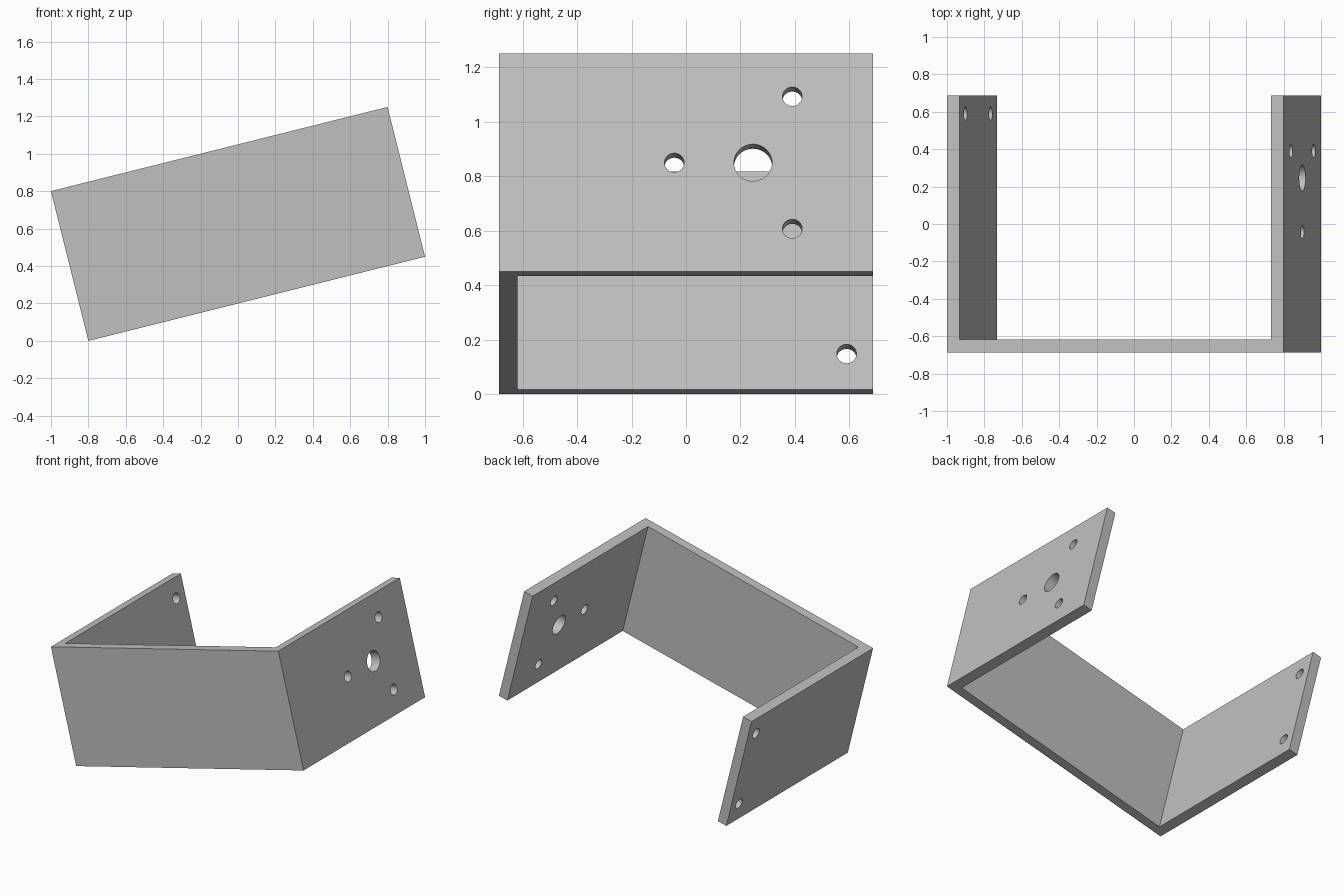
import bpy
import bmesh
from math import atan, cos, sin, pi, radians
from mathutils import Matrix, Vector

default = bpy.data.objects.get("Cube")
if default:
    bpy.data.objects.remove(default, do_unlink=True)

LENGTH, DEPTH, HEIGHT, WALL = 1.856, 1.374, 0.825, 0.069
TILT = atan(0.25)

grey = bpy.data.materials.new("plain grey")
grey.use_nodes = True
colour = (0.53, 0.53, 0.53, 1)
grey.diffuse_color = colour
grey.node_tree.nodes["Principled BSDF"].inputs["Base Color"].default_value = colour


def make_object(name, bm):
    bmesh.ops.recalc_face_normals(bm, faces=bm.faces[:])
    mesh = bpy.data.meshes.new(name)
    bm.to_mesh(mesh)
    bm.free()
    mesh.materials.append(grey)
    obj = bpy.data.objects.new(name, mesh)
    bpy.context.collection.objects.link(obj)
    return obj


# U-shaped bracket: plan profile extruded to its height
x, y = LENGTH / 2, DEPTH / 2
xi, yi = x - WALL, -y + WALL
profile = [(-x, -y), (x, -y), (x, y), (xi, y), (xi, yi), (-xi, yi), (-xi, y), (-x, y)]
bm = bmesh.new()
base = bm.faces.new([bm.verts.new((px, py, -HEIGHT / 2)) for px, py in profile])
top = bmesh.ops.extrude_face_region(bm, geom=[base])
bmesh.ops.translate(bm, vec=(0, 0, HEIGHT),
                    verts=[v for v in top["geom"] if isinstance(v, bmesh.types.BMVert)])
bracket = make_object("u_bracket", bm)

# Holes (x, y, z, radius): shaft hole, three bolts around it, two pivot holes opposite
SHAFT_Y, BOLT_CIRCLE, SMALL = 0.246, 0.289, 0.036
holes = [(x, SHAFT_Y, 0, 0.07)]
for angle in (pi / 3, pi, -pi / 3):
    holes.append((x, SHAFT_Y + BOLT_CIRCLE * cos(angle), BOLT_CIRCLE * sin(angle), SMALL))
for side in (-1, 1):
    holes.append((-x, 0.59, side * 0.277, SMALL))

bm = bmesh.new()
for hx, hy, hz, radius in holes:
    place = Matrix.Translation(Vector((hx, hy, hz))) @ Matrix.Rotation(pi / 2, 4, "Y")
    bmesh.ops.create_cone(bm, cap_ends=True, segments=48, radius1=radius,
                          radius2=radius, depth=WALL * 4, matrix=place)
cutter = make_object("hole_cutter", bm)
cutter.hide_render = True

# Cut the holes and keep the flat faces crisp
cut = bracket.modifiers.new("holes", "BOOLEAN")
cut.operation = "DIFFERENCE"
cut.solver = "EXACT"
cut.object = cutter
bpy.ops.object.select_all(action="DESELECT")
bracket.select_set(True)
bpy.context.view_layer.objects.active = bracket
bpy.ops.object.modifier_apply(modifier=cut.name)
bpy.data.objects.remove(cutter, do_unlink=True)
bpy.ops.object.shade_smooth_by_angle(angle=radians(30))

# Tip the bracket sideways onto its lower edge
bracket.rotation_euler = (0, -TILT, 0)
bracket.location = (0, 0, (LENGTH * sin(TILT) + HEIGHT * cos(TILT)) / 2)
